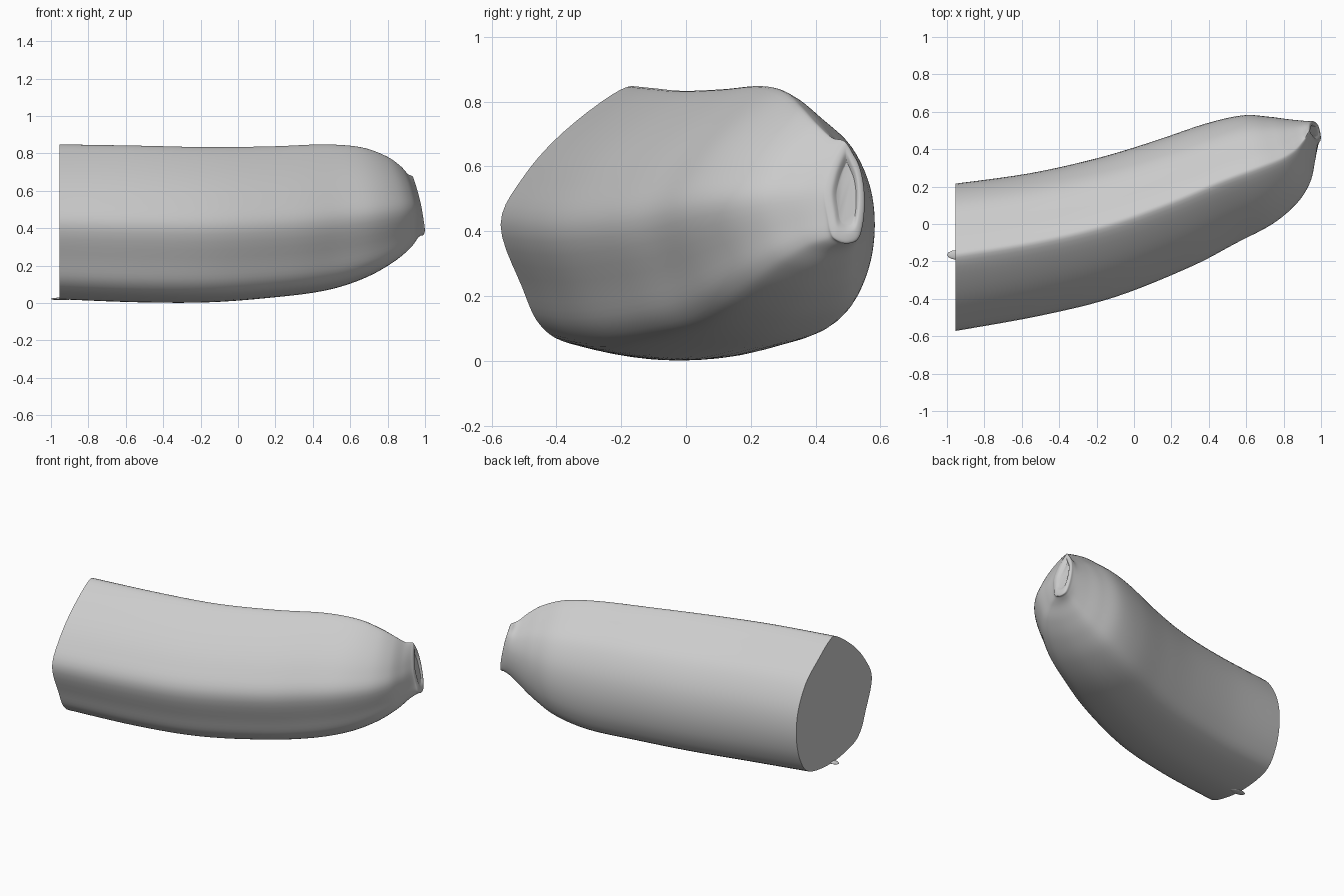
import bpy
import bmesh
from mathutils import Vector

cube = bpy.data.objects.get("Cube")
if cube:
    bpy.data.objects.remove(cube, do_unlink=True)

# Single matte grey
grey = bpy.data.materials.new("matte grey")
grey.use_nodes = True
color = (0.6, 0.6, 0.6, 1)
grey.diffuse_color = color
bsdf = grey.node_tree.nodes["Principled BSDF"]
bsdf.inputs["Base Color"].default_value = color
bsdf.inputs["Roughness"].default_value = 0.8


def smooth_path(points, steps, closed=False):
    """Resample points of any dimension along a smooth spline."""
    pts = [Vector(p) for p in points]
    n = len(pts)

    def at(i):
        return pts[i % n] if closed else pts[max(0, min(n - 1, i))]

    out = []
    for i in range(n if closed else n - 1):
        a, b, c, d = (at(i + k) for k in (-1, 0, 1, 2))
        for s in range(steps):
            t = s / steps
            out.append(0.5 * (2 * b + (c - a) * t + (2 * a - 5 * b + 4 * c - d) * t * t
                              + (3 * b - a - 3 * c + d) * t ** 3))
    if not closed:
        out.append(pts[-1])
    return out


def add_object(name, bm):
    bmesh.ops.recalc_face_normals(bm, faces=bm.faces[:])
    mesh = bpy.data.meshes.new(name)
    bm.to_mesh(mesh)
    bm.free()
    obj = bpy.data.objects.new(name, mesh)
    bpy.context.collection.objects.link(obj)
    mesh.materials.append(grey)
    bpy.ops.object.select_all(action='DESELECT')
    obj.select_set(True)
    bpy.context.view_layer.objects.active = obj
    bpy.ops.object.shade_smooth_by_angle(angle=0.7)
    return obj


# Ridged cross-section: across (front to back), height, both from -1 to 1
profile = smooth_path([
    (-1, -0.03), (-.83, -.5), (-.69, -.78), (-.45, -.92), (.1, -1), (.66, -.92),
    (.9, -.65), (1, -.25), (.95, .16), (.74, .53), (.42, .78), (.13, .97),
    (-.06, .98), (-.5, .67), (-.82, .33)], 5, closed=True)

# Stations along the bend: front x, y, back x, y, bottom z, top z, lean
stations = smooth_path([
    (-.955, -.572, -.955, .215, .02, .845, 0),
    (-.5, -.49, -.56, .27, .004, .838, 0),
    (-.1, -.39, -.2, .35, .004, .83, 0),
    (.3, -.23, .1, .44, .03, .835, 0),
    (.55, -.1, .38, .535, .065, .845, 0),
    (.74, .0, .58, .58, .125, .83, 0),
    (.87, .11, .72, .573, .2, .785, .005),
    (.94, .22, .82, .56, .275, .735, .015),
    (.965, .33, .89, .553, .335, .69, .02),
    (.975, .41, .93, .55, .36, .68, .025),
    (.98, .43, .95, .55, .365, .67, .028),
    (.978, .45, .958, .535, .395, .64, .026),
    (.965, .465, .95, .525, .42, .61, .024)], 6)

# Fruit body: loft the cross-section through the stations
bm = bmesh.new()
rings = []
for fx, fy, bx, by, z0, z1, lean in stations:
    ring = []
    for u, v in profile:
        t = (u + 1) / 2
        ring.append(bm.verts.new((fx + (bx - fx) * t - lean * v,
                                  fy + (by - fy) * t,
                                  z0 + (z1 - z0) * (v + 1) / 2)))
    rings.append(ring)
count = len(profile)
for a, b in zip(rings, rings[1:]):
    for i in range(count):
        j = (i + 1) % count
        bm.faces.new((a[i], a[j], b[j], b[i]))
bm.faces.new(rings[0])
bm.faces.new(rings[-1])
add_object("fruit_body", bm)

# Small flake of skin left under the cut end
bm = bmesh.new()
bmesh.ops.create_uvsphere(bm, u_segments=12, v_segments=8, radius=1)
for vert in bm.verts:
    vert.co = Vector((-.945 + .055 * vert.co.x, -.165 + .026 * vert.co.y, .022 + .007 * vert.co.z))
add_object("skin_flake", bm)
